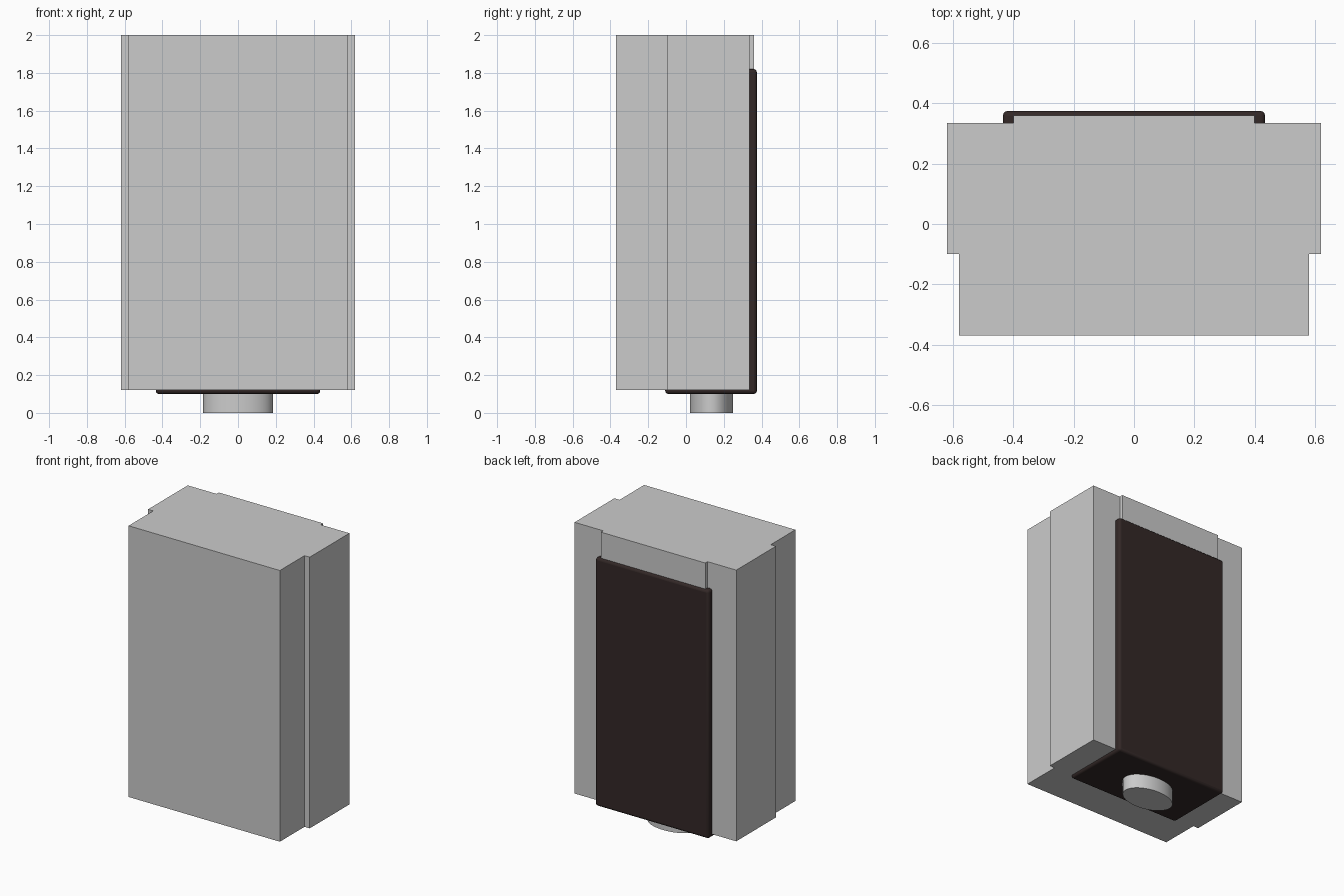
import bpy
import math

if "Cube" in bpy.data.objects:
    bpy.data.objects.remove(bpy.data.objects["Cube"])


def material(name, rgb):
    m = bpy.data.materials.new(name)
    m.diffuse_color = (*rgb, 1.0)
    m.use_nodes = True
    m.node_tree.nodes["Principled BSDF"].inputs["Base Color"].default_value = m.diffuse_color
    return m


grey = material("light_grey", (0.60, 0.60, 0.60))
dark = material("dark_brown", (0.033, 0.021, 0.020))


def extrude(name, outline, place, low, high, mat):
    """Solid made by sweeping a closed outline from low to high."""
    n = len(outline)
    verts = [place(a, b, d) for d in (low, high) for a, b in outline]
    faces = [list(range(n))[::-1], list(range(n, 2 * n))]
    faces += [(i, (i + 1) % n, n + (i + 1) % n, n + i) for i in range(n)]
    mesh = bpy.data.meshes.new(name)
    mesh.from_pydata(verts, [], faces)
    mesh.materials.append(mat)
    obj = bpy.data.objects.new(name, mesh)
    bpy.context.collection.objects.link(obj)
    return obj


def smooth(obj):
    bpy.ops.object.select_all(action='DESELECT')
    obj.select_set(True)
    bpy.context.view_layer.objects.active = obj
    bpy.ops.object.shade_smooth_by_angle(angle=math.radians(35))


# Main body: stepped sides and a raised rib down the back
half = [(0.58, -0.37), (0.58, -0.10), (0.62, -0.10),
        (0.62, 0.335), (0.40, 0.335), (0.40, 0.36)]
outline = half + [(-x, y) for x, y in reversed(half)]
extrude("body", outline, lambda a, b, d: (a, b, d), 0.12, 2.0, grey)

# Dark cover: L-shaped profile wrapping the back and the underside
profile = [(-0.11, 0.10), (0.375, 0.10), (0.375, 1.82),
           (0.29, 1.82), (0.29, 0.17), (-0.11, 0.17)]
cover = extrude("back_cover", profile, lambda a, b, d: (d, a, b),
                -0.435, 0.435, dark)
bevel = cover.modifiers.new("rounded_edges", 'BEVEL')
bevel.width = 0.016
bevel.segments = 3
smooth(cover)

# Oval foot under the cover
ring = [(0.184 * math.cos(math.tau * i / 64),
         0.135 + 0.115 * math.sin(math.tau * i / 64)) for i in range(64)]
smooth(extrude("oval_foot", ring, lambda a, b, d: (a, b, d), 0.0, 0.11, grey))
